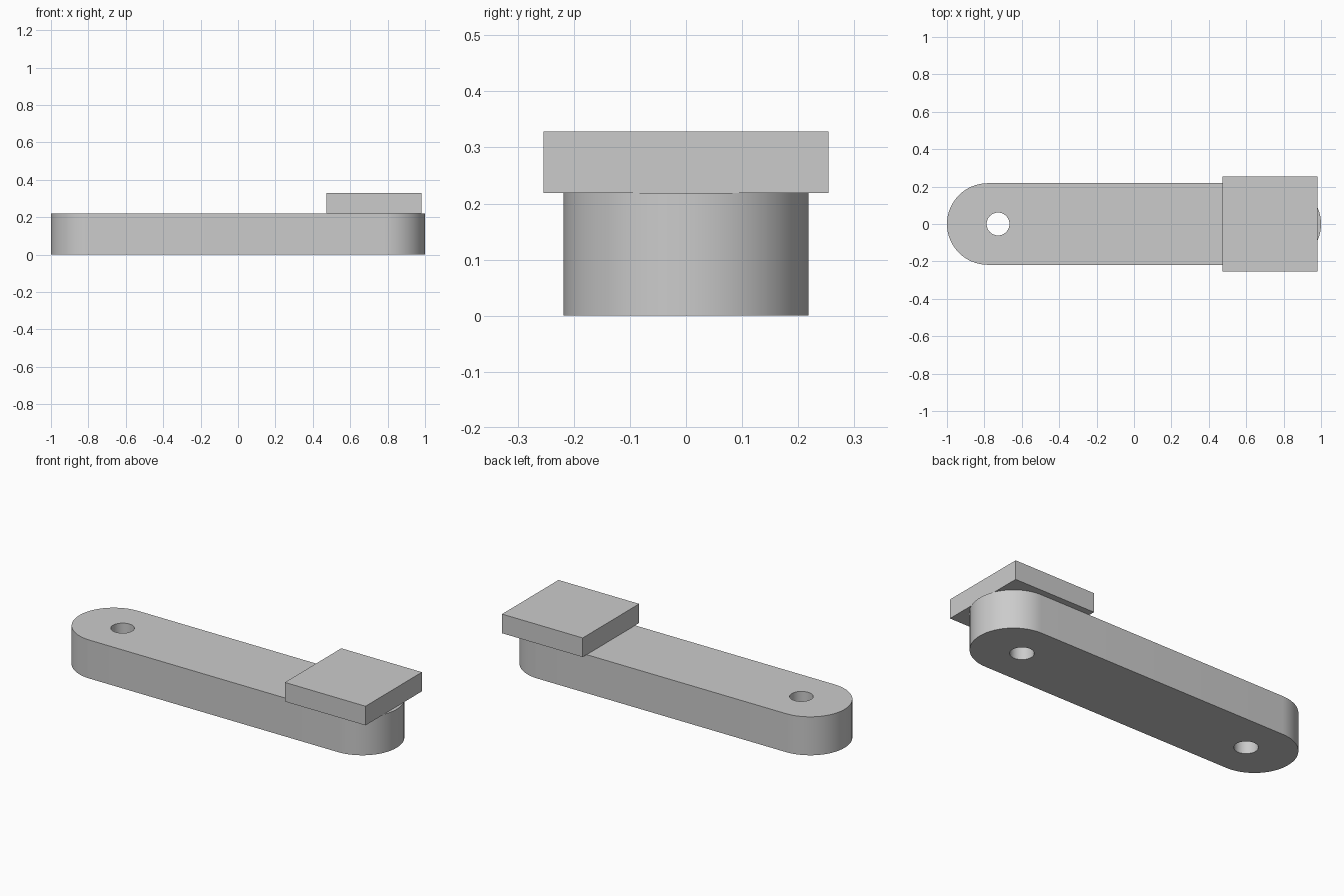
import bpy, bmesh, math

cube = bpy.data.objects.get("Cube")
if cube:
    bpy.data.objects.remove(cube, do_unlink=True)

LENGTH, RADIUS, HEIGHT = 2.0, 0.218, 0.219
HOLE_X, HOLE_R = 0.727, 0.061
PAD_SIDE, PAD_TOP = 0.508, 0.328

grey = bpy.data.materials.new("plain grey")
grey.use_nodes = True
grey.diffuse_color = (0.6, 0.6, 0.6, 1)
grey.node_tree.nodes["Principled BSDF"].inputs["Base Color"].default_value = grey.diffuse_color


def arc(cx, radius, start, end, steps):
    return [(cx + radius * math.cos(start + (end - start) * i / steps),
             radius * math.sin(start + (end - start) * i / steps))
            for i in range(steps + 1)]


def extruded_part(name, loops, bottom, top):
    """Fill the outline, leaving inner loops as holes, and extrude it upward."""
    bm = bmesh.new()
    edges = []
    for loop in loops:
        verts = [bm.verts.new((x, y, bottom)) for x, y in loop]
        edges += [bm.edges.new((v, verts[i - 1])) for i, v in enumerate(verts)]
    bmesh.ops.triangle_fill(bm, edges=edges, use_beauty=True, use_dissolve=False)
    result = bmesh.ops.extrude_face_region(bm, geom=bm.faces[:], use_keep_orig=True)
    moved = [g for g in result["geom"] if isinstance(g, bmesh.types.BMVert)]
    bmesh.ops.translate(bm, verts=moved, vec=(0, 0, top - bottom))
    bmesh.ops.recalc_face_normals(bm, faces=bm.faces[:])
    mesh = bpy.data.meshes.new(name)
    bm.to_mesh(mesh)
    bm.free()
    mesh.materials.append(grey)
    obj = bpy.data.objects.new(name, mesh)
    bpy.context.collection.objects.link(obj)
    return obj


# Round-ended arm with a pin hole near each end
end_x = LENGTH / 2 - RADIUS
quarter = math.pi / 2
outline = (arc(end_x, RADIUS, -quarter, quarter, 32)
           + arc(-end_x, RADIUS, quarter, 3 * quarter, 32))
holes = [arc(s * HOLE_X, HOLE_R, 0, math.tau, 40)[:-1] for s in (-1, 1)]
arm = extruded_part("arm", [outline] + holes, 0, HEIGHT)

# Square pad covering the hole on the left end
h = PAD_SIDE / 2
square = [(HOLE_X + sx * h, sy * h) for sx, sy in ((-1, -1), (1, -1), (1, 1), (-1, 1))]
extruded_part("square_pad", [square], HEIGHT, PAD_TOP)

# Smooth the curved walls, keeping the rims sharp
bpy.ops.object.select_all(action="DESELECT")
arm.select_set(True)
bpy.context.view_layer.objects.active = arm
bpy.ops.object.shade_smooth_by_angle(angle=math.radians(30))
